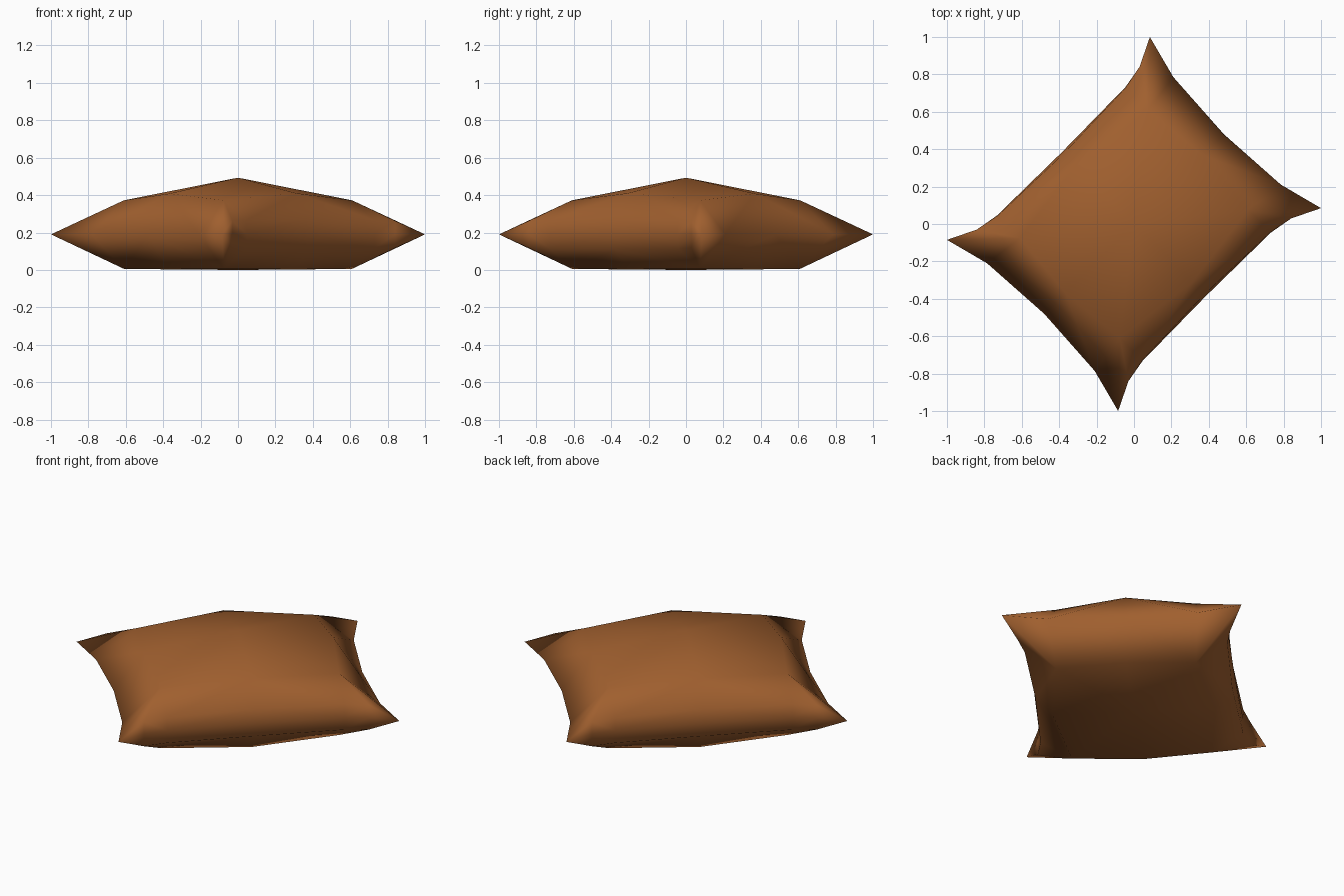
import bpy, bmesh, math

if "Cube" in bpy.data.objects:
    bpy.data.objects.remove(bpy.data.objects["Cube"])

# Plan points of one quarter of the cushion: u along its length, v across
plan = {
    "centre": (0, 0), "mid_u": (.52, 0), "mid_v": (0, .44), "shoulder": (.485, .378),
    "seam_u": (.679, 0), "seam_u2": (.704, .407), "tip": (.767, .647),
    "tuck": (.615, .573), "seam_v2": (.485, .55), "seam_v": (0, .544),
    "wall_tuck": (.615, .573), "wall_v2": (.485, .547), "wall_v": (0, .532),
}
SEAM_Z = .19
top_z = {"centre": .493, "mid_u": .408, "mid_v": .41, "shoulder": .372,
         "wall_tuck": .262, "wall_v2": .265, "wall_v": .27}
bottom_z = {"centre": 0, "mid_u": .003, "mid_v": .003, "shoulder": .006,
            "wall_tuck": .118, "wall_v2": .115, "wall_v": .11}
panels = [
    ("centre", "mid_u", "shoulder"),
    ("centre", "shoulder", "mid_v"),
    ("mid_u", "seam_u", "seam_u2", "shoulder"),
    ("shoulder", "seam_u2", "tip"),
    ("shoulder", "tip", "wall_tuck"),
    ("wall_tuck", "tip", "tuck"),
    ("shoulder", "wall_tuck", "wall_v2"),
    ("wall_tuck", "tuck", "seam_v2", "wall_v2"),
    ("mid_v", "shoulder", "wall_v2", "wall_v"),
    ("wall_v", "wall_v2", "seam_v2", "seam_v"),
]

# Quarter shell: domed top and flat underside meeting at the seam
bm = bmesh.new()
seam = {n: bm.verts.new((*p, SEAM_Z)) for n, p in plan.items() if n not in top_z}
for heights, flip in ((top_z, False), (bottom_z, True)):
    verts = dict(seam)
    for n, z in heights.items():
        verts[n] = bm.verts.new((*plan[n], z))
    for panel in panels:
        names = panel[::-1] if flip else panel
        bm.faces.new([verts[n] for n in names])
mesh = bpy.data.meshes.new("cushion")
bm.to_mesh(mesh)
bm.free()

cushion = bpy.data.objects.new("cushion", mesh)
bpy.context.collection.objects.link(cushion)

# Mirror the quarter both ways, then turn the cushion on its diagonal
mirror = cushion.modifiers.new("mirror", 'MIRROR')
mirror.use_axis = (True, True, False)
mirror.use_clip = True
cushion.rotation_euler.z = math.radians(45)
for poly in mesh.polygons:
    poly.use_smooth = True

# Brown cloth
cloth = bpy.data.materials.new("brown cloth")
cloth.diffuse_color = (.35, .115, .028, 1)
cloth.use_nodes = True
cloth.node_tree.nodes["Principled BSDF"].inputs["Base Color"].default_value = cloth.diffuse_color
mesh.materials.append(cloth)
